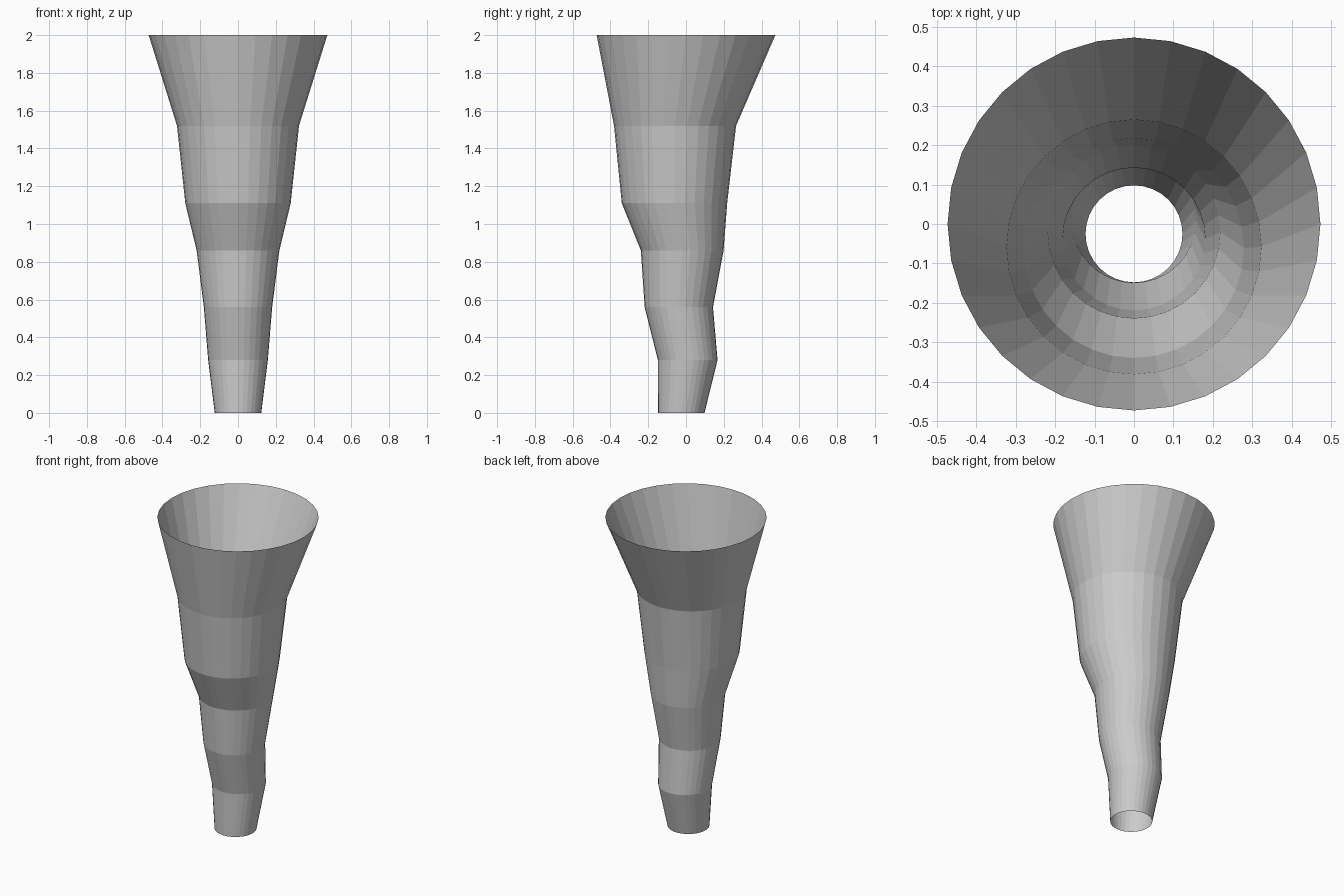
import bpy, bmesh
from math import cos, sin, tau

if "Cube" in bpy.data.objects:
    bpy.data.objects.remove(bpy.data.objects["Cube"])

SIDES = 32
# Rings from bottom to top: height, radius, y offset of the centre
RINGS = [
    (0.00, 0.123, -0.025),
    (0.28, 0.158, 0.009),
    (0.56, 0.181, -0.038),
    (0.86, 0.219, -0.020),
    (1.11, 0.279, -0.061),
    (1.52, 0.323, -0.058),
    (2.00, 0.473, 0.000),
]

# Open-ended crooked funnel, a single sheet lofted through the rings
bm = bmesh.new()
loops = [[bm.verts.new((r * cos(tau * i / SIDES), cy + r * sin(tau * i / SIDES), z))
          for i in range(SIDES)] for z, r, cy in RINGS]
for low, high in zip(loops, loops[1:]):
    for i in range(SIDES):
        j = (i + 1) % SIDES
        bm.faces.new((low[i], low[j], high[j], high[i]))

mesh = bpy.data.meshes.new("crooked_funnel")
bm.to_mesh(mesh)
bm.free()
bpy.context.collection.objects.link(bpy.data.objects.new("crooked_funnel", mesh))
